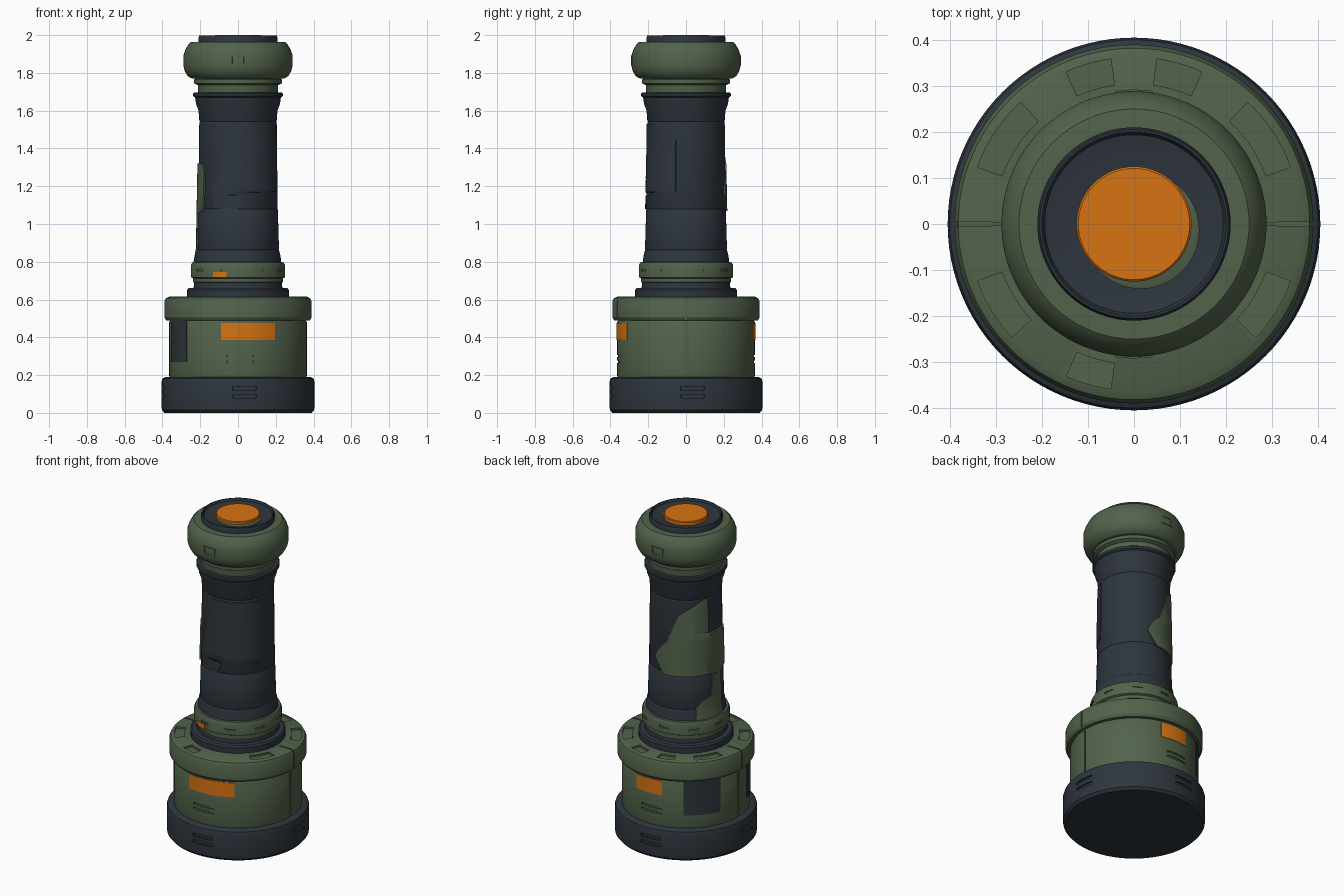
import bpy, bmesh, math

if "Cube" in bpy.data.objects:
    bpy.data.objects.remove(bpy.data.objects["Cube"])

def material(name, rgb):
    m = bpy.data.materials.new(name)
    m.diffuse_color = (*rgb, 1)
    m.use_nodes = True
    m.node_tree.nodes["Principled BSDF"].inputs["Base Color"].default_value = m.diffuse_color
    return m

GREEN = material("olive_green", (0.085, 0.125, 0.07))
DARK = material("dark_slate", (0.027, 0.036, 0.047))
ORANGE = material("orange", (0.68, 0.17, 0.006))

def finish(name, bm, mat):
    bmesh.ops.recalc_face_normals(bm, faces=bm.faces)
    me = bpy.data.meshes.new(name)
    bm.to_mesh(me)
    bm.free()
    ob = bpy.data.objects.new(name, me)
    bpy.context.collection.objects.link(ob)
    if mat:
        me.materials.append(mat)
        smooth(ob)
    return ob

def smooth(ob):
    bpy.ops.object.select_all(action='DESELECT')
    ob.select_set(True)
    bpy.context.view_layer.objects.active = ob
    bpy.ops.object.shade_smooth_by_angle(angle=math.radians(30))

def lathe(name, profile, mat, seg=96, centre=(0, 0)):
    """Turned solid from (radius, z) points, capped at both ends."""
    bm = bmesh.new()
    rings = []
    for r, z in profile:
        rings.append([bm.verts.new((centre[0] + r * math.cos(2 * math.pi * i / seg),
                                    centre[1] + r * math.sin(2 * math.pi * i / seg), z))
                      for i in range(seg)])
    for a, b in zip(rings, rings[1:]):
        for i in range(seg):
            j = (i + 1) % seg
            bm.faces.new((a[i], a[j], b[j], b[i]))
    bm.faces.new(rings[0])
    bm.faces.new(rings[-1])
    return finish(name, bm, mat)

def add_shell(bm, rows):
    """Curved closed slab; rows are (z, start deg, end deg, inner r, outer r)."""
    n = max(1, math.ceil(max(r[2] - r[1] for r in rows) / 3))
    grid = []
    for z, a0, a1, ri, ro in rows:
        layers = []
        for rad in (ri, ro):
            ang = [math.radians(a0 + (a1 - a0) * i / n) for i in range(n + 1)]
            layers.append([bm.verts.new((rad * math.cos(a), rad * math.sin(a), z)) for a in ang])
        grid.append(layers)
    for (i0, o0), (i1, o1) in zip(grid, grid[1:]):
        for k in range(n):
            bm.faces.new((o0[k], o0[k + 1], o1[k + 1], o1[k]))
            bm.faces.new((i0[k], i1[k], i1[k + 1], i0[k + 1]))
        for k in (0, n):
            bm.faces.new((i0[k], o0[k], o1[k], i1[k]))
    for i, o in (grid[0], grid[-1]):
        for k in range(n):
            bm.faces.new((i[k], i[k + 1], o[k + 1], o[k]))

def shell(name, rows, mat):
    bm = bmesh.new()
    add_shell(bm, rows)
    return finish(name, bm, mat)

def block(z0, z1, a0, a1, ri, ro):
    return [(z0, a0, a1, ri, ro), (z1, a0, a1, ri, ro)]

def carve(ob, blocks):
    """Cut all the curved blocks out of the object."""
    bm = bmesh.new()
    for b in blocks:
        add_shell(bm, b)
    cutter = finish(ob.name + "_cutter", bm, None)
    cutter.hide_render = True
    mod = ob.modifiers.new("cut", 'BOOLEAN')
    mod.object = cutter
    mod.solver = 'EXACT'
    bpy.context.view_layer.objects.active = ob
    bpy.ops.object.modifier_apply(modifier="cut")
    bpy.data.objects.remove(cutter)
    smooth(ob)

# Dark foot with paired slots on four sides
foot = lathe("foot", [(0.39, 0), (0.403, 0.015), (0.405, 0.04), (0.405, 0.165),
                      (0.40, 0.182), (0.385, 0.19), (0.34, 0.19)], DARK)
carve(foot, [block(z, z + 0.018, q * 90 - 4, q * 90 + 14, 0.395, 0.43)
             for q in range(4) for z in (0.078, 0.118)])

# Green drum with side seams and vent slots
drum = lathe("drum", [(0.36, 0.18), (0.365, 0.20), (0.365, 0.48), (0.355, 0.50)], GREEN)
cuts = [block(0.2, 0.478, a - 0.7, a + 0.7, 0.357, 0.4) for a in (0, 180)]
cuts += [block(z, z + 0.012, a, a + 22, 0.358, 0.4) for a in (261, 81) for z in (0.265, 0.295)]
carve(drum, cuts)

# Flange with recessed pockets on its top
flange = lathe("flange", [(0.36, 0.49), (0.38, 0.49), (0.39, 0.505), (0.39, 0.59),
                          (0.382, 0.607), (0.365, 0.615), (0.2, 0.615)], GREEN)
pockets = [(66, 82), (98, 114), (20, 47), (133, 160), (200, 223), (317, 340), (246, 262)]
cuts = [block(0.604, 0.65, a, b, 0.305, 0.362) for a, b in pockets]
cuts += [block(0.48, 0.65, a - 0.7, a + 0.7, 0.382, 0.42) for a in (0, 180)]
cuts += [block(0.606, 0.65, a - 0.7, a + 0.7, 0.285, 0.378) for a in (0, 180)]
cuts += [block(0.48, 0.65, 290.7, 291.3, 0.386, 0.42)]
carve(flange, cuts)

# Coloured plates on the drum
def drum_plate(name, z0, z1, a0, a1, mat):
    shell(name, block(z0, z1, a0, a1, 0.361, 0.368), mat)
drum_plate("front_orange_plate", 0.385, 0.475, 256, 302, ORANGE)
drum_plate("back_orange_plate", 0.385, 0.475, 75, 103, ORANGE)
drum_plate("left_dark_plate", 0.27, 0.485, 196, 222, DARK)
drum_plate("back_left_dark_plate", 0.27, 0.485, 123, 157, DARK)

# Stepped dark ring and green collar
lathe("lower_ring", [(0.27, 0.60), (0.27, 0.65), (0.262, 0.66), (0.235, 0.662),
                     (0.23, 0.71)], DARK)
collar = lathe("collar", [(0.225, 0.688), (0.238, 0.692), (0.238, 0.712), (0.249, 0.718),
                          (0.249, 0.782), (0.242, 0.797), (0.21, 0.80)], GREEN)
carve(collar, [block(0.75, 0.76, a, a + 14, 0.243, 0.27) for a in range(8, 360, 40)])
shell("collar_orange_mark", block(0.716, 0.745, 238, 256, 0.245, 0.2515), ORANGE)

# Grip column with ring seams and a flared top
column_profile = [(0.23, 0.79), (0.225, 0.83), (0.218, 0.86), (0.215, 0.863), (0.217, 0.87),
                  (0.211, 1.075), (0.208, 1.08), (0.21, 1.085), (0.205, 1.537), (0.202, 1.542),
                  (0.205, 1.548), (0.209, 1.60), (0.222, 1.635), (0.227, 1.67), (0.237, 1.677),
                  (0.237, 1.692), (0.23, 1.697), (0.19, 1.697)]
lathe("grip_column", column_profile, DARK)

def column_plate(name, rows, mat, lift):
    out = []
    for z, a0, a1 in rows:
        r = 0.217 - (z - 0.87) * 0.018 + max(0, 0.87 - z) * 0.16
        out.append((z, a0, a1, r - 0.006, r + lift))
    shell(name, out, mat)

column_plate("green_camouflage_patch", [
    (0.80, 140, 190), (0.87, 140, 190), (0.91, 150, 190), (0.93, 166, 190), (1.055, 170, 190),
    (1.07, 88, 211), (1.16, 71, 213), (1.20, 75, 213), (1.28, 95, 213), (1.32, 97, 206),
    (1.33, 100, 162), (1.45, 114, 162), (1.50, 135, 161), (1.54, 155, 160)], GREEN, 0.006)
column_plate("dark_wrap_panel", [
    (1.08, 235, 270), (1.10, 235, 275), (1.15, 230, 278), (1.17, 228, 345), (1.20, 228, 345),
    (1.25, 238, 345), (1.36, 244, 345), (1.40, 258, 345), (1.53, 262, 345)], DARK, 0.003)

# Green neck and rounded head
lathe("neck", [(0.21, 1.69), (0.213, 1.735), (0.233, 1.745), (0.233, 1.765),
               (0.222, 1.772), (0.222, 1.79)], GREEN)
lathe("head", [(0.20, 1.768), (0.245, 1.77), (0.268, 1.785), (0.282, 1.81), (0.288, 1.835),
               (0.288, 1.895), (0.28, 1.92), (0.262, 1.953), (0.25, 1.963), (0.19, 1.965)], GREEN)
for side, a in (("front", 270), ("back", 90)):
    w = shell(side + "_head_window", block(1.84, 1.892, a - 8, a + 8, 0.27, 0.292), GREEN)
    carve(w, [block(1.848, 1.884, a - 6, a + 6, 0.286, 0.31)])

# Dark cup, green seat and orange button on top
lathe("top_cup", [(0.208, 1.955), (0.21, 1.985), (0.205, 1.998), (0.20, 1.998),
                  (0.194, 1.985), (0.15, 1.976), (0.01, 1.975)], DARK)
lathe("button_seat", [(0.127, 1.965), (0.127, 1.98), (0.12, 1.983)], GREEN, 64, (0.015, -0.014))
lathe("orange_button", [(0.12, 1.965), (0.125, 1.972), (0.125, 1.996), (0.121, 2.0)], ORANGE, 64)
